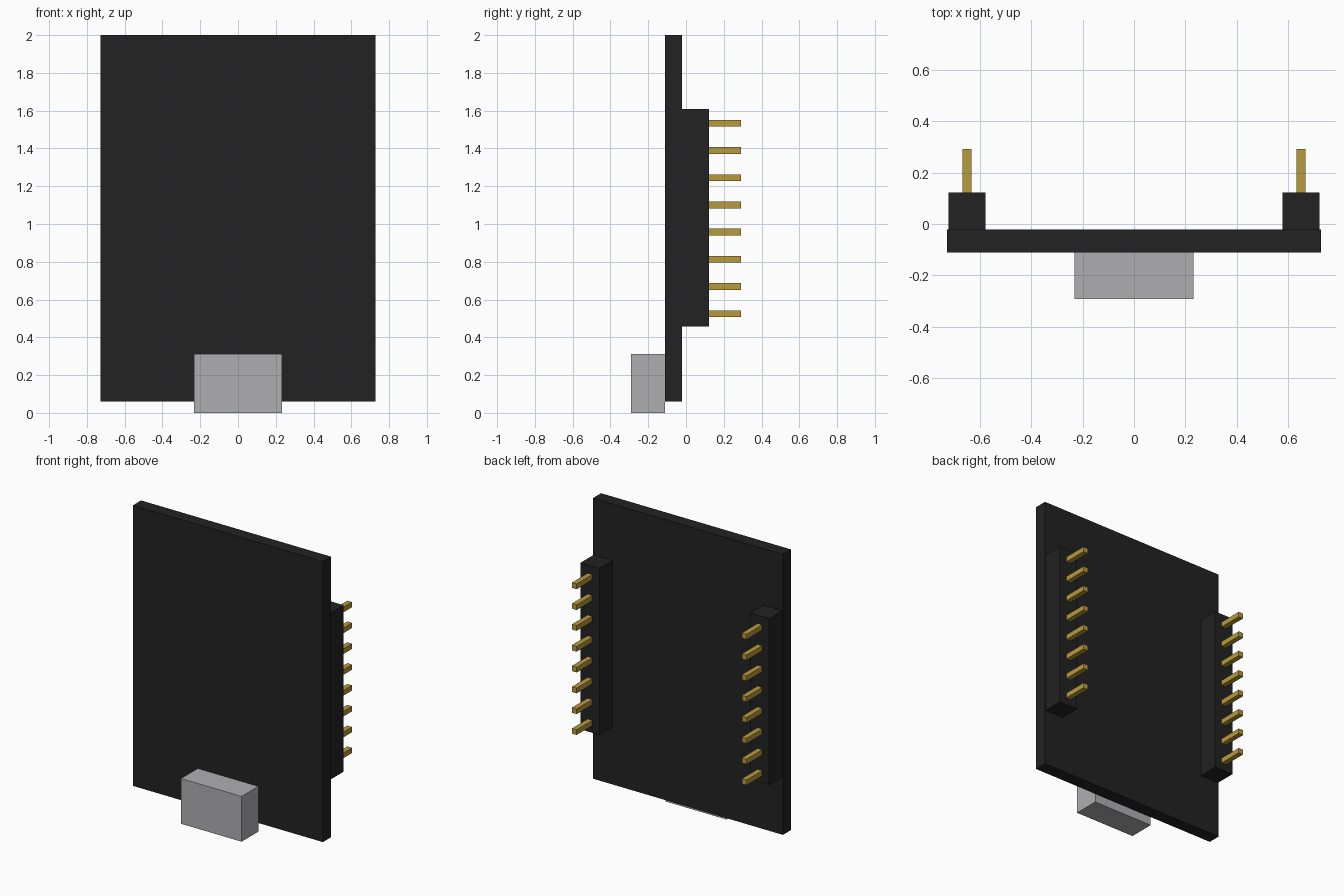
import bpy

cube = bpy.data.objects.get("Cube")
if cube:
    bpy.data.objects.remove(cube, do_unlink=True)


def material(name, rgb):
    m = bpy.data.materials.new(name)
    m.use_nodes = True
    m.diffuse_color = (*rgb, 1)
    m.node_tree.nodes["Principled BSDF"].inputs["Base Color"].default_value = (*rgb, 1)
    return m


black = material("matte black", (0.016, 0.016, 0.016))
gold = material("gold", (0.479, 0.328, 0.045))
grey = material("metal grey", (0.429, 0.42, 0.44))


def box(name, low, high, mat):
    """Axis-aligned box between two opposite corners."""
    centre = [(a + b) / 2 for a, b in zip(low, high)]
    bpy.ops.mesh.primitive_cube_add(size=1, location=centre)
    ob = bpy.context.object
    ob.name = name
    ob.scale = [b - a for a, b in zip(low, high)]
    bpy.ops.object.transform_apply(location=False, rotation=False, scale=True)
    ob.data.materials.append(mat)
    return ob


# Circuit board and the plug socket on its front
box("circuit_board", (-0.727, -0.11, 0.06), (0.727, -0.021, 2.0), black)
box("plug_socket", (-0.232, -0.292, 0), (0.232, -0.11, 0.313), grey)

# Pin headers on the back, one near each side edge
PINS = 8
PITCH = 0.144
HALF = 0.018
for side, x in (("left", 0.65), ("right", -0.65)):
    box(f"{side}_header", (x - 0.072, -0.021, 0.457), (x + 0.072, 0.122, 1.609), black)
    for i in range(PINS):
        z = 0.525 + i * PITCH
        box(f"{side}_pin_{i + 1}", (x - HALF, 0.122, z - HALF), (x + HALF, 0.292, z + HALF), gold)
